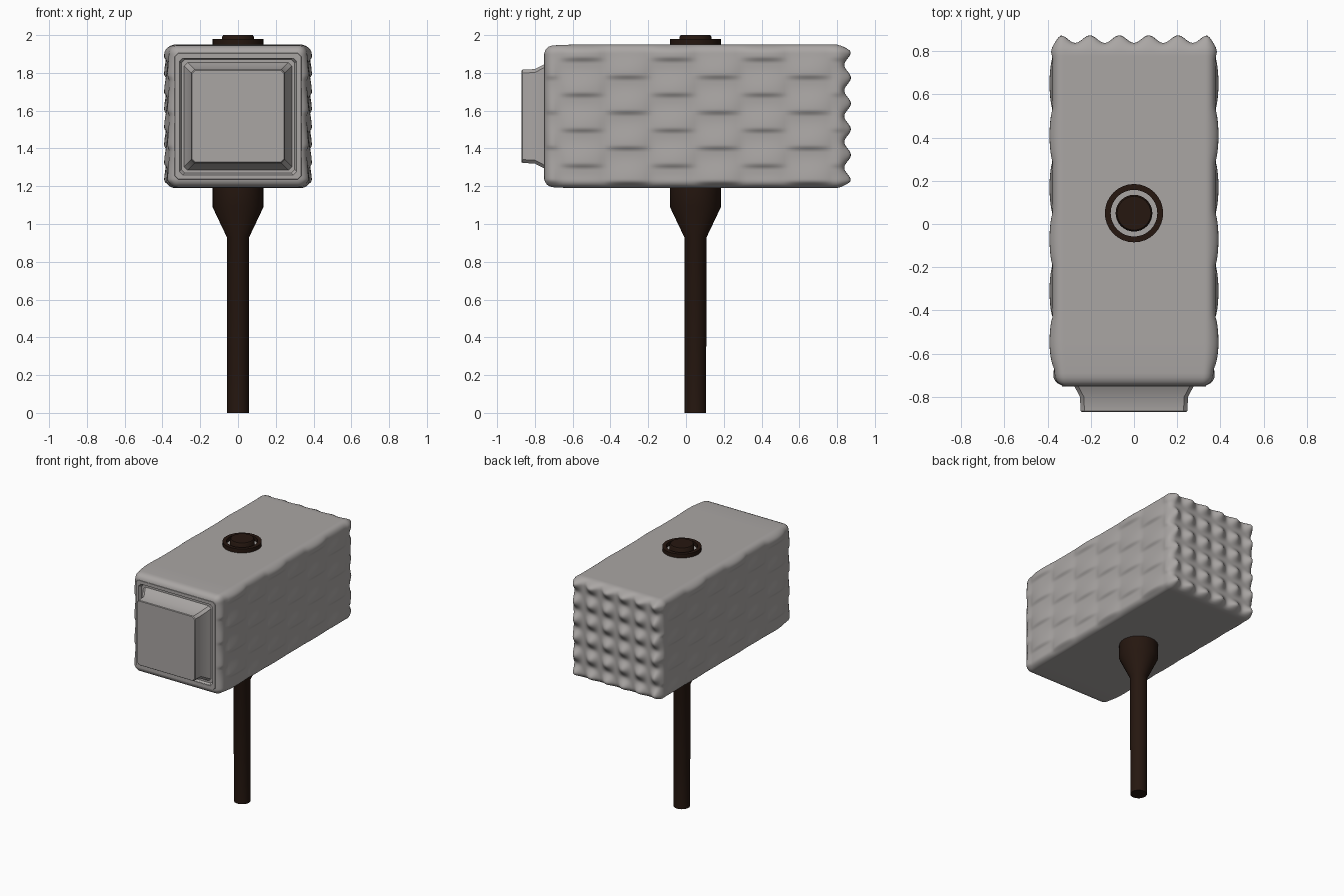
import bpy, bmesh, math
from mathutils import Vector

if "Cube" in bpy.data.objects:
    bpy.data.objects.remove(bpy.data.objects["Cube"])

HY, ZC = 0.05, 1.57          # handle axis y, head centre height


def finish(bm, name, mat, angle=35):
    bmesh.ops.recalc_face_normals(bm, faces=bm.faces[:])
    me = bpy.data.meshes.new(name)
    bm.to_mesh(me)
    bm.free()
    ob = bpy.data.objects.new(name, me)
    bpy.context.collection.objects.link(ob)
    me.materials.append(mat)
    bpy.ops.object.select_all(action='DESELECT')
    ob.select_set(True)
    bpy.context.view_layer.objects.active = ob
    bpy.ops.object.shade_smooth_by_angle(angle=math.radians(angle))
    return ob


def material(name, color):
    m = bpy.data.materials.new(name)
    m.diffuse_color = (*color, 1)
    m.use_nodes = True
    m.node_tree.nodes["Principled BSDF"].inputs["Base Color"].default_value = m.diffuse_color
    return m


def loft(bm, rings, caps=True, loop=False):
    vs = [[bm.verts.new(p) for p in r] for r in rings]
    n = len(vs[0])
    pairs = list(zip(vs, vs[1:])) + ([(vs[-1], vs[0])] if loop else [])
    for a, b in pairs:
        for i in range(n):
            bm.faces.new((a[i], a[(i + 1) % n], b[(i + 1) % n], b[i]))
    if caps:
        bm.faces.new(vs[0])
        bm.faces.new(vs[-1])


def lathe(name, profile, mat, caps=True, loop=False, n=32):
    bm = bmesh.new()
    loft(bm, [[(r * math.cos(2 * math.pi * i / n), HY + r * math.sin(2 * math.pi * i / n), z)
               for i in range(n)] for r, z in profile], caps, loop)
    return finish(bm, name, mat)


def scale_row(y, z, y0, z0):
    """Height of overlapping chips: long slope above, steep underside."""
    w = max(0, math.cos(2 * math.pi * (y - y0) / 0.48)) ** 0.6
    d = (z - z0 + 0.03) % 0.188
    s = d / 0.03 if d < 0.03 else max(0, 1 - (d - 0.03) / 0.14)
    return w * s * s * (3 - 2 * s)


wood = material("dark_wood", (0.019, 0.0085, 0.005))
stone = material("grey_stone", (0.40, 0.38, 0.37))

# Handle with flared collar, running up through the head
lathe("handle", [(0.057, 0), (0.057, 0.35), (0.059, 0.36), (0.059, 0.93), (0.135, 1.09),
                 (0.135, 1.22), (0.085, 1.22), (0.085, 1.99), (0.078, 2.0)], wood)
# Ring around the handle end on top of the head
lathe("top_ring", [(0.135, 1.93), (0.135, 1.98), (0.108, 1.98), (0.108, 1.93)],
      wood, caps=False, loop=True)

# Head block: rounded box with chipped sides and a studded back
Y0, Y1, R = -0.75, 0.838, 0.045
half = Vector((0.376, (Y1 - Y0) / 2, 0.38))
bm = bmesh.new()
bmesh.ops.create_cube(bm, size=2)
bmesh.ops.subdivide_edges(bm, edges=bm.edges[:], cuts=79, use_grid_fill=True)
for v in bm.verts:
    p = Vector([c * h for c, h in zip(v.co, half)])
    q = Vector([max(R - h, min(h - R, c)) for c, h in zip(p, half)])
    nrm = (p - q).normalized()
    p = q + nrm * R
    p.y += (Y0 + Y1) / 2
    # staggered chips on the left and right sides
    chips = scale_row(p.y, p.z, -0.55, 0.315) + scale_row(p.y, p.z, -0.31, 0.221)
    p.x += nrm.x * abs(nrm.x) * 0.015 * min(1, chips)
    # six by six studs on the back
    studs = 1
    for c in (p.x, p.z):
        studs *= (1 - math.cos(2 * math.pi * c / 0.136)) / 2
    if nrm.y > 0:
        p.y += nrm.y ** 2 * 0.035 * studs
    # slight taper towards the front
    t = max(0, min(1, (-0.55 - p.y) / 0.2)) ** 2
    p.x *= 1 - 0.05 * t
    p.z *= 1 - 0.02 * t
    p.z += ZC
    v.co = p
# open the front for the recessed striking face
hole = [f for f in bm.faces if all(v.co.y < -0.745 and abs(v.co.x) < 0.315
                                   and abs(v.co.z - ZC) < 0.315 for v in f.verts)]
bmesh.ops.delete(bm, geom=hole, context='FACES')
finish(bm, "head_block", stone, angle=60)

# Front rim, groove and raised striking face
bm = bmesh.new()
rings = []
for s, y in [(0.335, -0.748), (0.333, -0.752), (0.31, -0.752), (0.30, -0.732),
             (0.285, -0.732), (0.275, -0.752), (0.25, -0.80), (0.247, -0.865), (0.243, -0.87)]:
    k = s - 0.018
    rings.append([(x, y, ZC + z) for x, z in
                  [(s, -k), (s, k), (k, s), (-k, s), (-s, k), (-s, -k), (-k, -s), (k, -s)]])
loft(bm, rings, caps=False)
bm.verts.ensure_lookup_table()
bm.faces.new(bm.verts[-8:])
finish(bm, "striking_face", stone)
